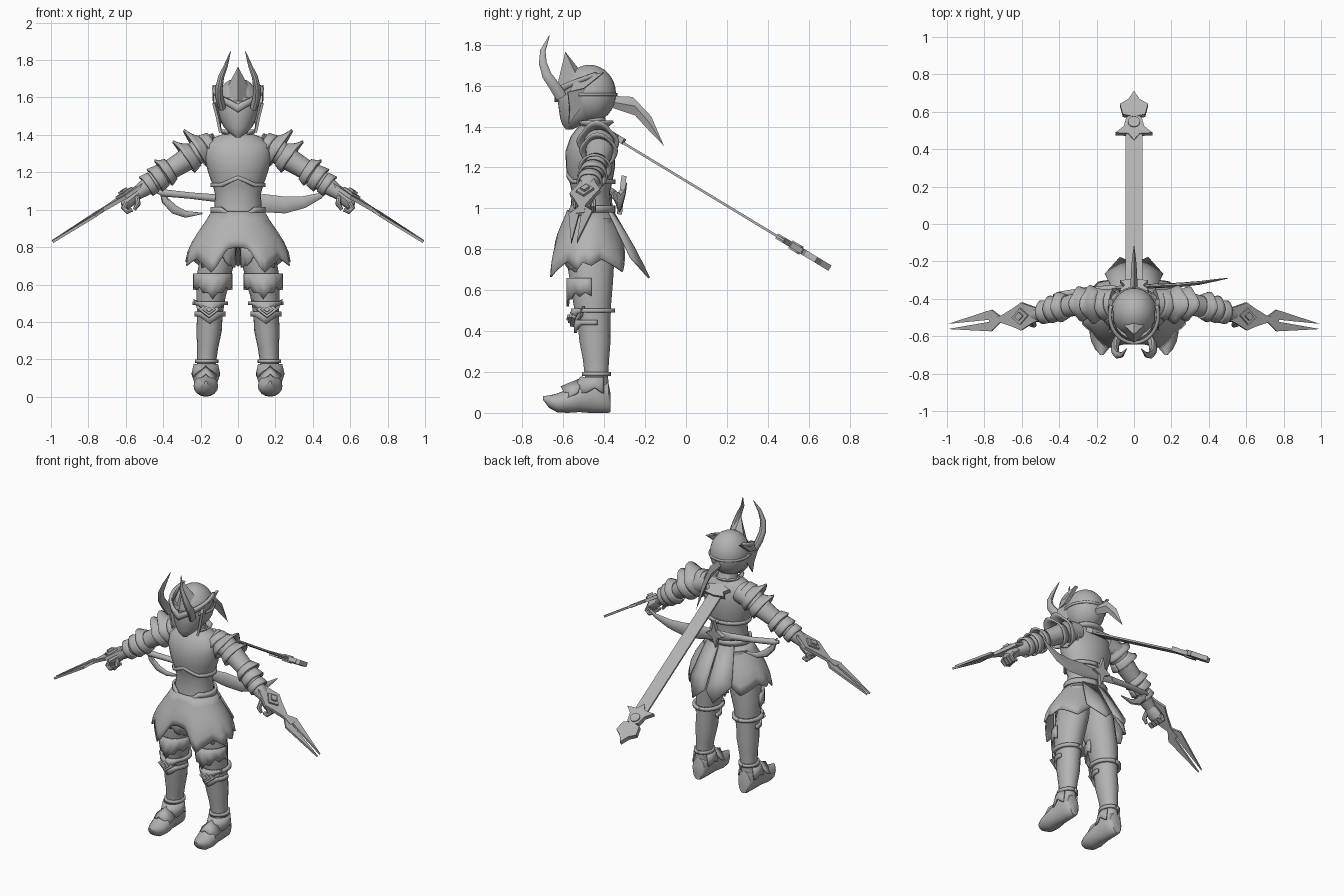
import bpy, math
from mathutils import Vector as V

grey = bpy.data.materials.new("plain grey")
grey.diffuse_color = (0.45, 0.45, 0.45, 1)


def finish(name, verts, faces, mirror=False, thick=0, angle=40):
    me = bpy.data.meshes.new(name)
    me.from_pydata([tuple(v) for v in verts], [], faces)
    me.materials.append(grey)
    ob = bpy.data.objects.new(name, me)
    bpy.context.collection.objects.link(ob)
    bpy.ops.object.select_all(action='DESELECT')
    ob.select_set(True)
    bpy.context.view_layer.objects.active = ob
    bpy.ops.object.mode_set(mode='EDIT')
    bpy.ops.mesh.select_all(action='SELECT')
    bpy.ops.mesh.normals_make_consistent(inside=False)
    bpy.ops.object.mode_set(mode='OBJECT')
    bpy.ops.object.shade_smooth_by_angle(angle=math.radians(angle))
    if thick:
        m = ob.modifiers.new("thickness", 'SOLIDIFY')
        m.thickness, m.offset = thick, 0
    if mirror:
        ob.modifiers.new("mirror", 'MIRROR').use_mirror_merge = False
    return ob


def tube(name, rings, ref=(1, 0, 0), axis=None, n=16, mirror=False):
    """Loft elliptical rings (x, y, z, radius along ref, radius across)."""
    pts, verts = [V(r[:3]) for r in rings], []
    for i, r in enumerate(rings):
        t = V(axis) if axis else pts[min(i + 1, len(pts) - 1)] - pts[max(i - 1, 0)]
        t.normalize()
        a = V(ref) - t * t.dot(V(ref))
        a.normalize()
        b = t.cross(a)
        for k in range(n):
            w = 2 * math.pi * k / n
            verts.append(pts[i] + a * (math.cos(w) * r[3]) + b * (math.sin(w) * r[4]))
    faces = [(i * n + k, i * n + (k + 1) % n, (i + 1) * n + (k + 1) % n, (i + 1) * n + k)
             for i in range(len(rings) - 1) for k in range(n)]
    faces += [tuple(range(n))[::-1], tuple(range(len(verts) - n, len(verts)))]
    return finish(name, verts, faces, mirror)


def plate(name, outline, origin, u, v, thick, mirror=False):
    """Extruded flat outline in the plane of u and v."""
    o, u, v = V(origin), V(u).normalized(), V(v).normalized()
    w = u.cross(v).normalized() * thick / 2
    n = len(outline)
    verts = [o + u * a + v * b + s * w for s in (-1, 1) for a, b in outline]
    faces = [tuple(range(n))[::-1], tuple(range(n, 2 * n))]
    faces += [(i, (i + 1) % n, n + (i + 1) % n, n + i) for i in range(n)]
    return finish(name, verts, faces, mirror, angle=20)


def skin(name, fn, lo, hi, nu, nv, thick=0.01, mirror=False):
    """Thin shell from fn(angle in degrees, 0..1)."""
    verts = [fn(lo + (hi - lo) * i / nu, j / nv) for i in range(nu + 1) for j in range(nv + 1)]
    q = nv + 1
    faces = [(i * q + j, i * q + j + 1, (i + 1) * q + j + 1, (i + 1) * q + j)
             for i in range(nu) for j in range(nv)]
    return finish(name, verts, faces, mirror, thick)


def lerp_table(table, x):
    for (a, p), (b, q) in zip(table, table[1:]):
        if x <= b:
            return p + (q - p) * (x - a) / (b - a)
    return table[-1][1]


Z = (0, 0, 1)
# Torso and neck
tube("torso", [(0, -.465, .90, .13, .11), (0, -.465, 1.0, .128, .10), (0, -.465, 1.08, .122, .093),
               (0, -.465, 1.13, .135, .105), (0, -.467, 1.2, .16, .12), (0, -.467, 1.28, .18, .122),
               (0, -.46, 1.35, .175, .105), (0, -.455, 1.39, .12, .08), (0, -.45, 1.41, .065, .06),
               (0, -.455, 1.48, .055, .055)], axis=Z, n=24)


# Chest armour rim and belt, each dipping or rising at the front
def rim(rx, ry, z, h, peak):
    def f(a, t):
        w = math.radians(a)
        dz = peak * max(0, 1 - abs(a) / 40)
        return (rx * math.sin(w), -.465 - ry * math.cos(w), z + dz + h * t)
    return f


skin("chest_rim", rim(.14, .113, 1.12, .022, .04), -180, 180, 36, 1, .014)
skin("belt", rim(.14, .112, .98, .035, -.06), -180, 180, 36, 1, .016)
skin("collar", lambda a, t: ((.07 + .03 * t) * math.sin(math.radians(a)),
                             -.45 - (.065 + .03 * t) * math.cos(math.radians(a)), 1.40 + .025 * t),
     40, 320, 20, 1)

# Skirt with a pointed hem
HEM = [(0, .80), (14, .79), (27, .66), (38, .70), (55, .74), (72, .70), (80, .735), (92, .72), (108, .75),
       (120, .73), (140, .69), (160, .78), (180, .84)]


def skirt(a, t):
    w, z1 = math.radians(a), lerp_table(HEM, abs(a))
    d = (.99 - z1) * t
    fl = d * (1 + .25 * math.sin(math.pi * t))
    return ((.138 + .52 * fl) * math.sin(w), -.47 - (.108 + .33 * fl) * math.cos(w), .99 - d)


skin("skirt", skirt, -180, 180, 90, 5, .008)
# Coat tails
finish("coat_tail", [(.004, -.355, .98), (.10, -.375, .98), (.155, -.27, .76), (.075, -.18, .66),
                     (.006, -.21, .72), (.06, -.25, .80)],
       [(0, 1, 5), (1, 2, 5), (2, 3, 5), (3, 4, 5), (4, 0, 5)], True, .01, 60)

# Legs
tube("leg", [(.085, -.46, .95, .08, .10), (.105, -.468, .76, .095, .118), (.13, -.462, .64, .092, .105),
             (.145, -.458, .53, .078, .092), (.15, -.45, .44, .068, .08), (.155, -.445, .35, .068, .076),
             (.162, -.44, .26, .056, .064), (.168, -.438, .18, .05, .057), (.175, -.435, .1, .05, .058)],
     axis=Z, mirror=True)


def guard(cx, cy, rx, ry, top, bottom, point, teeth=0):
    def f(a, t):
        w = math.radians(a)
        lo = bottom - point * max(0, 1 - abs(a) / 45) + teeth * (round(a / 15) % 2)
        return (cx + rx * math.sin(w), cy - ry * math.cos(w), top + (lo - top) * t)
    return f


skin("thigh_cloth", guard(.105, -.47, .10, .124, .82, .69, -.06, .015), -60, 60, 16, 2, .01, True)
skin("thigh_guard", guard(.135, -.462, .099, .116, .66, .57, .05, .02), -90, 90, 12, 2, .012, True)
skin("knee_band", guard(.148, -.455, .085, .098, .51, .49, .05), -180, 180, 36, 1, .02, True)
skin("shin_band", guard(.15, -.45, .076, .09, .455, .43, .04), -100, 100, 24, 1, .014, True)
skin("ankle_band", guard(.168, -.438, .056, .064, .20, .18, 0), -180, 180, 24, 1, .014, True)
DIAMOND = [(-.045, 0), (0, -.035), (.045, 0), (0, .035)]
for s, y, th in ((1.25, -.55, .02), (.8, -.56, .025), (.4, -.57, .025)):
    plate("knee_diamond", [(a * s, b * s) for a, b in DIAMOND], (.155, y, .465), (1, 0, 0), (0, .2, 1), th, True)
for sx in (-1, 1):
    plate("knee_wing", [(0, -.025), (.05 * sx, .0), (.075 * sx, .05), (.03 * sx, .03), (0, .03)],
          (.155 + .015 * sx, -.535, .47), (1, .5 * sx, 0), Z, .015, True)

# Boots with raised toes
tube("boot", [(.172, y, (b + t) / 2, w, (t - b) / 2) for y, w, b, t in
              [(-.368, .03, .005, .09), (-.38, .045, 0, .15), (-.43, .054, 0, .185), (-.475, .056, 0, .18),
               (-.52, .062, .004, .145), (-.58, .066, 0, .115), (-.63, .056, .003, .095),
               (-.67, .035, .025, .085), (-.70, .008, .065, .082)]], axis=(0, -1, 0), mirror=True)
skin("boot_cuff", lambda a, t: (.172 + (.06 + .012 * t) * math.sin(math.radians(a)),
                                -.445 - (.065 + .045 * t * max(0, math.cos(math.radians(a)))) * math.cos(math.radians(a)),
                                .175 - t * (.05 + .03 * abs(math.sin(math.radians(2 * a))))),
     -130, 130, 24, 2, .01, True)
finish("toe_plate", [(.172, -.50, .17), (.105, -.53, .10), (.172, -.61, .125), (.239, -.53, .10),
                     (.115, -.58, .07), (.229, -.58, .07)],
       [(0, 1, 2), (0, 2, 3), (1, 4, 2), (2, 5, 3)], True, .012, 20)

# Arms and hands
tube("arm", [(.12, -.43, 1.34, .08, .07), (.20, -.42, 1.32, .075, .068), (.28, -.425, 1.265, .065, .06),
             (.36, -.44, 1.215, .056, .054), (.43, -.46, 1.165, .056, .056), (.50, -.48, 1.115, .044, .044),
             (.54, -.488, 1.085, .036, .034)], ref=(0, 1, 0), mirror=True)
tube("fist", [(.53, -.488, 1.09, .034, .03), (.555, -.49, 1.07, .045, .035), (.585, -.492, 1.045, .048, .036),
              (.605, -.492, 1.02, .042, .028), (.61, -.492, 1.01, .02, .012)], ref=(0, 1, 0), n=10, mirror=True)
for k in range(4):
    y = -.53 + .026 * k
    tube("finger", [(.595, y, 1.04, .013, .015), (.612, y, 1.01, .013, .015), (.59, y, .99, .013, .014),
                    (.565, y, 1.0, .01, .01)], ref=(0, 1, 0), n=8, mirror=True)
tube("thumb", [(.54, -.52, 1.07, .014, .014), (.535, -.54, 1.03, .015, .015), (.555, -.54, 1.0, .009, .009)],
     ref=(0, 1, 0), n=8, mirror=True)

# Layered spiked shells around the arm
A = V((.85, -.09, -.53)).normalized()
N = (V(Z) - A * A.z).normalized()
B = A.cross(N)


def flare(c, r0, r1, length, spike, lean):
    def f(a, t):
        w = math.radians(a)
        s = max(0, math.cos(w)) ** 5 + .35 * max(0, math.cos(w - 1.2)) ** 9 + .35 * max(0, math.cos(w + 1.2)) ** 9
        r = r0 + (r1 - r0) * t + spike * s * t * t
        return V(c) + A * (length * t + lean * s * t) + (N * math.cos(w) + B * math.sin(w)) * r
    return f


for nm, c, r0, r1, ln, sp, le in (
        ("shoulder_base", (.13, -.43, 1.35), .065, .078, .04, .0, .01),
        ("shoulder_upper", (.17, -.425, 1.335), .066, .086, .055, .055, .0),
        ("shoulder_lower", (.235, -.422, 1.295), .064, .08, .05, .04, .01),
        ("elbow_cuff", (.36, -.44, 1.215), .058, .074, .04, .012, .01),
        ("bracer", (.40, -.452, 1.185), .058, .068, .05, .0, .01),
        ("wrist_cuff", (.455, -.468, 1.147), .054, .058, .04, .0, .01)):
    skin(nm, flare(c, r0, r1, ln, sp, le), -180, 180, 32, 3, .012, True)

# Wrist blades, forked towards the tip
U, O = V((.475, -.065, -.30)), (.50, -.48, 1.14)
plate("blade_guard", [(0, .03), (.05, .045), (.12, .075), (.17, .05), (.25, .018), (.32, .02), (.32, -.02),
                      (.25, -.018), (.17, -.05), (.12, -.075), (.05, -.045), (0, -.03)], O, U, (0, 1, .13), .02, True)
for s in (1, -1):
    plate("blade_prong", [(.25, .004 * s), (.26, .02 * s), (.31, .058 * s), (.36, .05 * s), (.585, .014 * s),
                          (.40, .008 * s)], O, U, (0, 1, .13), .014, True)
up = V((.53, 0, .85))
for s, h, th in ((1.15, .012, .02), (.6, .024, .02)):
    plate("guard_diamond", [(a * s, b * s * 1.1) for a, b in DIAMOND],
          V(O) + U.normalized() * .12 + up * h, U, (0, 1, .13), th, True)

# Head, face mask and helmet
bpy.ops.mesh.primitive_uv_sphere_add(segments=28, ring_count=16, location=(0, -.472, 1.56))
skull = bpy.context.object
skull.name, skull.scale = "helmet", (.122, .13, .142)
skull.data.materials.append(grey)
bpy.ops.object.shade_smooth_by_angle(angle=math.radians(40))
tube("face", [(0, -.572, 1.385, .012, .015), (0, -.555, 1.41, .045, .05), (0, -.53, 1.44, .075, .085),
              (0, -.505, 1.49, .10, .118), (0, -.495, 1.54, .113, .133), (0, -.485, 1.60, .112, .13)], axis=Z, n=20)


def brow(a, t):
    w, s = math.radians(a), abs(a) / 110
    return ((.125 + .006 * t) * math.sin(w), -.487 - .148 * math.cos(w), 1.52 + .13 * s ** .9 + (.045 - .03 * s) * t)


skin("brow_band", brow, -110, 110, 32, 2, .018)
skin("helmet_rim", lambda a, t: (.124 * math.sin(math.radians(a)), -.475 - .133 * math.cos(math.radians(a)),
                                 1.55 + .014 * t), 50, 310, 24, 1, .012)
finish("front_crest", [(0, -.59, 1.765), (.055, -.54, 1.66), (0, -.53, 1.69), (-.055, -.54, 1.66),
                       (0, -.635, 1.58), (.045, -.60, 1.58), (-.045, -.60, 1.58)],
       [(0, 4, 5, 1), (0, 3, 6, 4), (0, 1, 2), (0, 2, 3), (1, 5, 6, 3, 2), (4, 6, 5)], angle=20)
tube("horn", [(.085, -.61, 1.545, .02, .03), (.10, -.645, 1.60, .022, .028), (.102, -.68, 1.65, .02, .025),
              (.09, -.70, 1.71, .016, .02), (.065, -.70, 1.77, .011, .014), (.04, -.668, 1.845, .002, .002)],
     n=10, mirror=True)
plate("cheek_guard", [(-.04, .06), (.05, .08), (.04, .0), (.0, -.05), (-.035, -.10), (-.03, -.02)],
      (.108, -.54, 1.51), (-.25, 1, 0), (.22, 0, 1), .014, True)
plate("helmet_wing", [(-.07, -.03), (.0, -.015), (.10, .065), (.02, .045), (-.05, .01)],
      (.124, -.50, 1.60), (.08, 1, 0), (-.1, 0, 1), .022, True)
finish("helmet_tail", [(0, -.36, 1.55), (.02, -.36, 1.52), (0, -.355, 1.49), (-.02, -.36, 1.52),
                       (0, -.26, 1.545), (.016, -.25, 1.50), (0, -.25, 1.455), (-.016, -.25, 1.50),
                       (0, -.17, 1.45), (.01, -.18, 1.42), (0, -.19, 1.39), (-.01, -.18, 1.42), (0, -.108, 1.305)],
       [(i + k, i + (k + 1) % 4, i + 4 + (k + 1) % 4, i + 4 + k) for i in (0, 4) for k in range(4)]
       + [(8 + k, 8 + (k + 1) % 4, 12) for k in range(4)] + [(3, 2, 1, 0)])

# Long sword slung from the upper back
D, TOP = V((0, 1.065, -.645)), (0, -.365, 1.355)
plate("long_blade", [(0, -.045), (0, .045), (1.0, .045), (1.0, -.045)], TOP, D, (1, 0, 0), .012)
plate("long_guard", [(.945, 0), (.985, .03), (.99, .1), (1.03, .055), (1.09, .04), (1.10, 0),
                     (1.09, -.04), (1.03, -.055), (.99, -.1), (.985, -.03)], TOP, D, (1, 0, 0), .028)
plate("long_pommel", [(1.09, 0), (1.105, .06), (1.17, .075), (1.20, .03), (1.25, 0), (1.20, -.03),
                      (1.17, -.075), (1.105, -.06)], TOP, D, (1, 0, 0), .03)
c = V(TOP) + D.normalized() * 1.055
d = D.normalized().cross(V((1, 0, 0)))
tube("guard_boss", [(*(c - d * .022), .032, .032), (*(c + d * .022), .032, .032)], n=14)
plate("sword_mount", [(-.02, 0), (.0, .08), (.03, .05), (.06, .075), (.07, 0), (.06, -.075), (.03, -.05), (0, -.08)],
      (0, -.36, 1.36), D, (1, 0, 0), .03)

# Curved sword behind the waist
tube("curved_blade", [(-.12, -.345, 1.06, .012, .025), (.02, -.335, 1.045, .012, .035), (.14, -.33, 1.035, .012, .048),
                      (.25, -.325, 1.025, .012, .045), (.35, -.315, 1.04, .01, .032), (.44, -.30, 1.075, .006, .016),
                      (.50, -.29, 1.125, .002, .003)], ref=(0, 1, 0), n=8)
tube("curved_grip", [(-.10, -.345, 1.06, .02, .022), (-.25, -.355, 1.075, .018, .018), (-.40, -.38, 1.09, .018, .02),
                     (-.43, -.385, 1.095, .01, .01)], ref=(0, 1, 0), n=10)
tube("hand_guard", [(-.42, -.38, 1.12, .004, .005), (-.39, -.375, 1.05, .012, .02), (-.34, -.37, 1.0, .012, .024),
                    (-.28, -.36, .975, .01, .018), (-.19, -.35, .98, .003, .004)], ref=(0, 1, 0), n=8)
# Star ornament on the back of the belt
plate("back_ornament", [(0, .1), (.018, .03), (.065, .0), (.02, -.02), (.0, -.09), (-.02, -.02), (-.065, 0), (-.018, .03)],
      (0, -.315, 1.06), (1, 0, 0), (0, .12, 1), .025)
